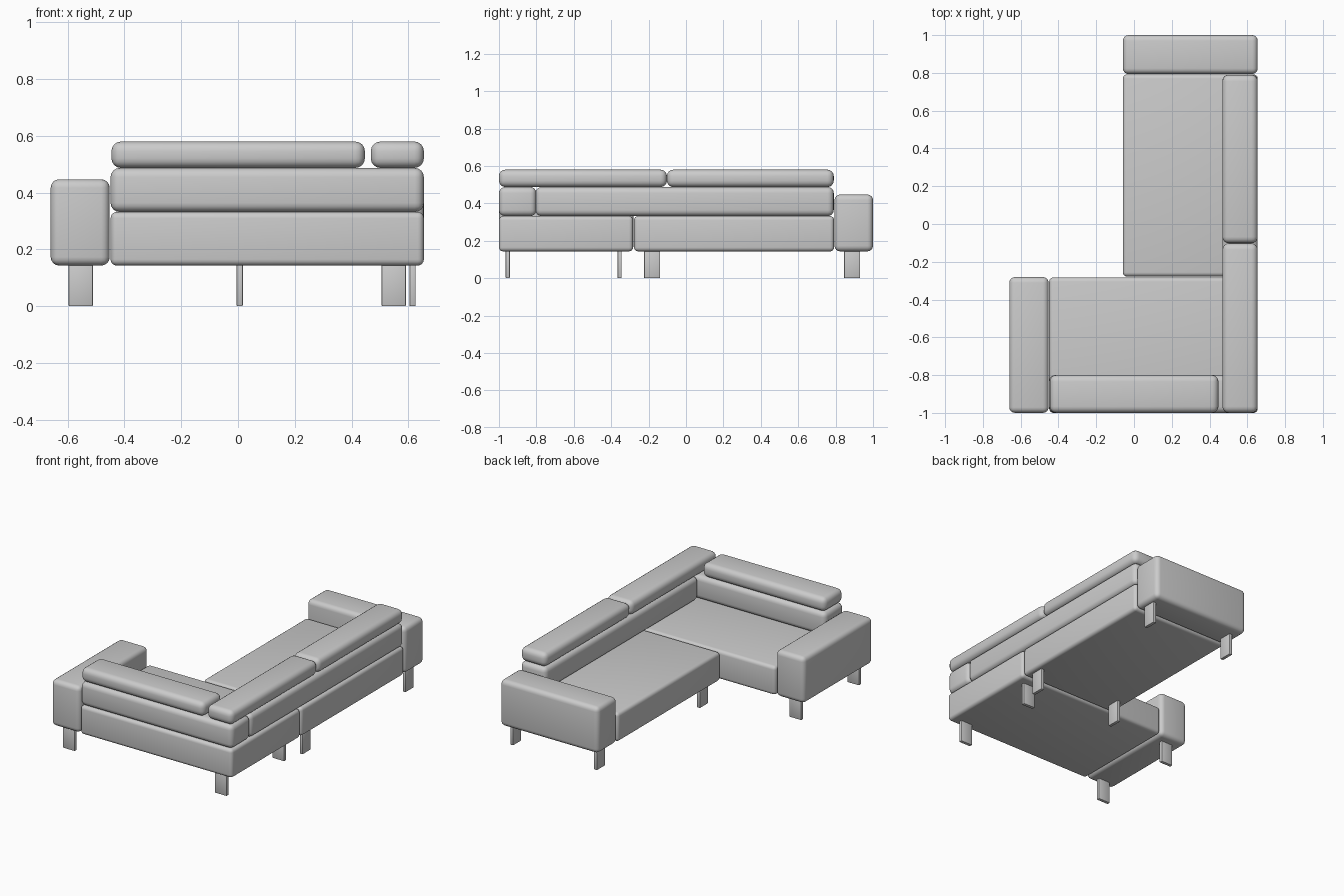
import bpy
import math

if "Cube" in bpy.data.objects:
    bpy.data.objects.remove(bpy.data.objects["Cube"])

fabric = bpy.data.materials.new("grey_fabric")
fabric.diffuse_color = (0.6, 0.6, 0.6, 1)
fabric.use_nodes = True
fabric.node_tree.nodes["Principled BSDF"].inputs["Base Color"].default_value = fabric.diffuse_color


def soft_box(name, x, y, z, radius, segments=4):
    """Rounded box spanning the given x, y and z ranges."""
    bpy.ops.mesh.primitive_cube_add(
        size=1, location=[(a + b) / 2 for a, b in (x, y, z)])
    ob = bpy.context.object
    ob.name = name
    ob.scale = [b - a for a, b in (x, y, z)]
    bpy.ops.object.transform_apply(location=False, rotation=False, scale=True)
    ob.data.materials.append(fabric)
    bevel = ob.modifiers.new("rounding", 'BEVEL')
    bevel.width = radius
    bevel.segments = segments
    bpy.ops.object.modifier_apply(modifier=bevel.name)
    bpy.ops.object.shade_smooth_by_angle(angle=math.radians(35))
    return ob


SEAT_Z, ARM_Z = (0.143, 0.332), (0.143, 0.447)
BACK_Z, CUSHION_Z = (0.332, 0.487), (0.487, 0.58)
SIDE_X, FRONT_Y = (0.468, 0.655), (-1.0, -0.8)

# Seats of the two sofa sections
soft_box("front_seat", (-0.449, 0.655), (-1.0, -0.283), SEAT_Z, 0.022)
soft_box("long_seat", (-0.059, 0.655), (-0.278, 0.792), SEAT_Z, 0.022)

# Armrests at the two ends
soft_box("left_armrest", (-0.66, -0.452), (-1.0, -0.281), ARM_Z, 0.03)
soft_box("end_armrest", (-0.059, 0.655), (0.794, 1.0), ARM_Z, 0.03)

# Lower backrests
soft_box("front_backrest", (-0.449, 0.655), FRONT_Y, BACK_Z, 0.032)
soft_box("side_backrest", SIDE_X, (-0.805, 0.79), BACK_Z, 0.032)

# Upper back cushions
soft_box("front_cushion", (-0.446, 0.447), FRONT_Y, CUSHION_Z, 0.034)
soft_box("side_cushion_near", SIDE_X, (-1.0, -0.102), CUSHION_Z, 0.034)
soft_box("side_cushion_far", SIDE_X, (-0.102, 0.79), CUSHION_Z, 0.034)

# Flat plate legs: wide along x under the front section, along y under the long one
for i, cx in enumerate((-0.554, 0.549)):
    for j, cy in enumerate((-0.953, -0.355)):
        soft_box(f"front_leg_{i}{j}", (cx - 0.043, cx + 0.043),
                 (cy - 0.011, cy + 0.011), (0.0, 0.15), 0.004, 2)
for i, cx in enumerate((0.006, 0.615)):
    for j, cy in enumerate((-0.181, 0.888)):
        soft_box(f"long_leg_{i}{j}", (cx - 0.011, cx + 0.011),
                 (cy - 0.043, cy + 0.043), (0.0, 0.15), 0.004, 2)
